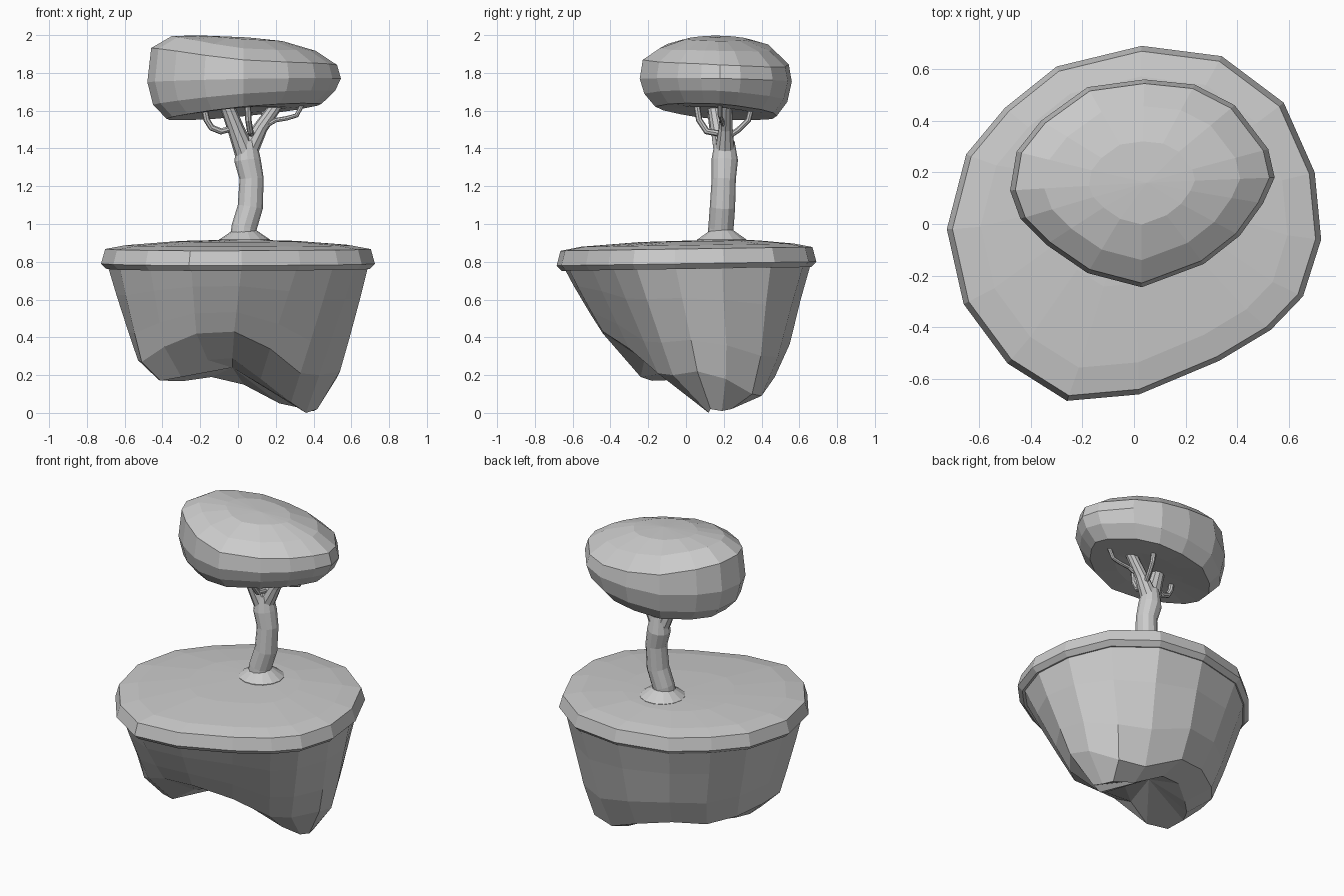
import bpy, bmesh
from math import cos, sin, pi
from mathutils import Vector


def loft(name, rings, start=None, end=None):
    """Skin equal-sized rings; close each end with a fan to a point or an n-gon."""
    bm = bmesh.new()
    rows = [[bm.verts.new(p) for p in r] for r in rings]
    n = len(rows[0])
    for a, b in zip(rows, rows[1:]):
        for i in range(n):
            j = (i + 1) % n
            bm.faces.new((a[i], a[j], b[j], b[i]))
    for row, tip in ((rows[0], start), (rows[-1], end)):
        if tip is None:
            bm.faces.new(row)
        else:
            t = bm.verts.new(tip)
            for i in range(n):
                bm.faces.new((row[i], row[(i + 1) % n], t))
    bmesh.ops.recalc_face_normals(bm, faces=bm.faces)
    me = bpy.data.meshes.new(name)
    bm.to_mesh(me)
    bm.free()
    ob = bpy.data.objects.new(name, me)
    bpy.context.collection.objects.link(ob)
    return ob


def tube(name, path, radii, sides):
    """Round tube with a varying radius along a path."""
    pts = [Vector(p) for p in path]
    rings = []
    for k, p in enumerate(pts):
        tangent = pts[min(k + 1, len(pts) - 1)] - pts[max(k - 1, 0)]
        q = Vector((0, 0, 1)).rotation_difference(tangent)
        rings.append([p + q @ Vector((radii[k] * cos(2 * pi * i / sides),
                                      radii[k] * sin(2 * pi * i / sides), 0))
                      for i in range(sides)])
    return loft(name, rings)


def scaled(outline, centre, s, height):
    """Copy of an outline scaled about a centre, with z given by height(x, y)."""
    out = []
    for x, y in outline:
        px, py = centre[0] + (x - centre[0]) * s, centre[1] + (y - centre[1]) * s
        out.append((px, py, height(px, py)))
    return out


# Grass slab
island = [(.03, .69), (.34, .65), (.58, .47), (.70, .20), (.725, -.06), (.655, -.28),
          (.53, -.41), (.33, -.53), (.02, -.66), (-.26, -.685), (-.49, -.54),
          (-.66, -.31), (-.725, -.02), (-.65, .27), (-.50, .45), (-.30, .61)]
slab = [((0, 0), .96, .762), ((0, 0), 1, .79), ((0, 0), .97, .868),
        ((0, .03), .82, .888), ((0, .12), .45, .908)]
loft("grass_slab",
     [scaled(island, c, s, lambda x, y, z=z: z + .015 * y) for c, s, z in slab],
     start=(0, 0, .765), end=(.02, .19, .918))

# Rock under the slab: lower edge, carved underside, and walls between
edge = [(.03, .47, .19), (.25, .40, .09), (.41, .35, .10), (.52, .21, .18),
        (.54, .06, .22), (.43, -.07, .20), (.33, -.15, .21), (.17, -.30, .34),
        (-.02, -.44, .43), (-.22, -.44, .42), (-.39, -.36, .35), (-.51, -.23, .27),
        (-.53, -.02, .28), (-.47, .15, .25), (-.35, .29, .22), (-.18, .40, .23)]
under = [(.03, .30, .15), (.22, .27, .05), (.36, .24, .02), (.40, .19, .01),
         (.42, .13, .02), (.36, .12, 0), (.28, .05, .055), (.12, -.05, .18),
         (-.03, -.12, .29), (-.16, -.22, .28), (-.30, -.24, .19), (-.41, -.18, .17),
         (-.42, -.05, .175), (-.37, .04, .17), (-.28, .13, .17), (-.14, .24, .19)]
rim = [Vector(p) for p in scaled(island, (0, .03), .95, lambda x, y: .775)]
walls = [rim]
for t, back, front in ((.3, 1.01, 1.01), (.7, 1.045, 1.01)):
    ring = []
    for a, b in zip(rim, edge):
        p = a.lerp(Vector(b), t)
        ring.append((p.x * 1.005, p.y * (back if p.y > 0 else front), p.z))
    walls.append(ring)
loft("rock_base", walls + [edge, under], end=(-.03, .10, .24))

# Root flare and trunk
tube("root_flare", [(.035, .19, .90), (.035, .19, .917), (.035, .19, .967)],
     [.135, .135, .062], 14)
tube("trunk", [(.025, .18, .92), (.032, .185, .98), (.065, .193, 1.09), (.072, .2, 1.24),
               (.05, .205, 1.34), (.045, .205, 1.44)],
     [.067, .067, .067, .064, .07, .052], 12)

# Main branches
tube("left_branch", [(.045, .205, 1.36), (-.01, .175, 1.5), (-.08, .14, 1.68)],
     [.058, .045, .035], 10)
tube("right_branch", [(.05, .205, 1.38), (.12, .21, 1.51), (.24, .215, 1.68)],
     [.055, .038, .03], 10)

# Curled twigs
twigs = {
    "left_twig": ([(-.02, .17, 1.51), (-.09, .15, 1.49), (-.14, .14, 1.51), (-.165, .135, 1.55),
                   (-.18, .13, 1.62)], .017),
    "right_twig": ([(.13, .2, 1.51), (.2, .19, 1.55), (.26, .185, 1.56), (.31, .18, 1.575),
                    (.35, .18, 1.65)], .012),
    "front_twig": ([(.07, .17, 1.48), (.065, .11, 1.49), (.055, .07, 1.55), (.05, .05, 1.67)], .017),
    "back_twig": ([(.10, .22, 1.46), (.12, .28, 1.5), (.135, .33, 1.55), (.14, .36, 1.67)], .015),
}
for name, (path, r) in twigs.items():
    tube(name, path, [r] * len(path), 8)

# Canopy: tilted cushion of foliage
crown = [(.04, .56), (.235, .54), (.39, .46), (.52, .29), (.545, .18), (.50, .08),
         (.41, -.045), (.27, -.155), (.03, -.245), (-.18, -.19), (-.34, -.08),
         (-.44, .02), (-.48, .13), (-.455, .28), (-.36, .40), (-.18, .53)]
# scale, height, slope along x, slope along y, sag towards front and back
layers = [(.45, 1.60, .07, -.08, 0), (.8, 1.593, .10, -.08, 0),
          (.94, 1.665, .08, -.06, 0), (1, 1.76, .02, -.02, 0),
          (.96, 1.89, -.09, -.03, .2), (.74, 1.96, -.105, 0, .3),
          (.4, 1.985, -.07, 0, .15)]
mid = (.03, .16)
loft("canopy",
     [scaled(crown, mid, s, lambda x, y, z=z, a=a, b=b, k=k:
             z + a * x + b * (y - .16) - k * (y - .16) ** 2)
      for s, z, a, b, k in layers],
     start=(.03, .16, 1.62), end=(.05, .16, 1.988))
